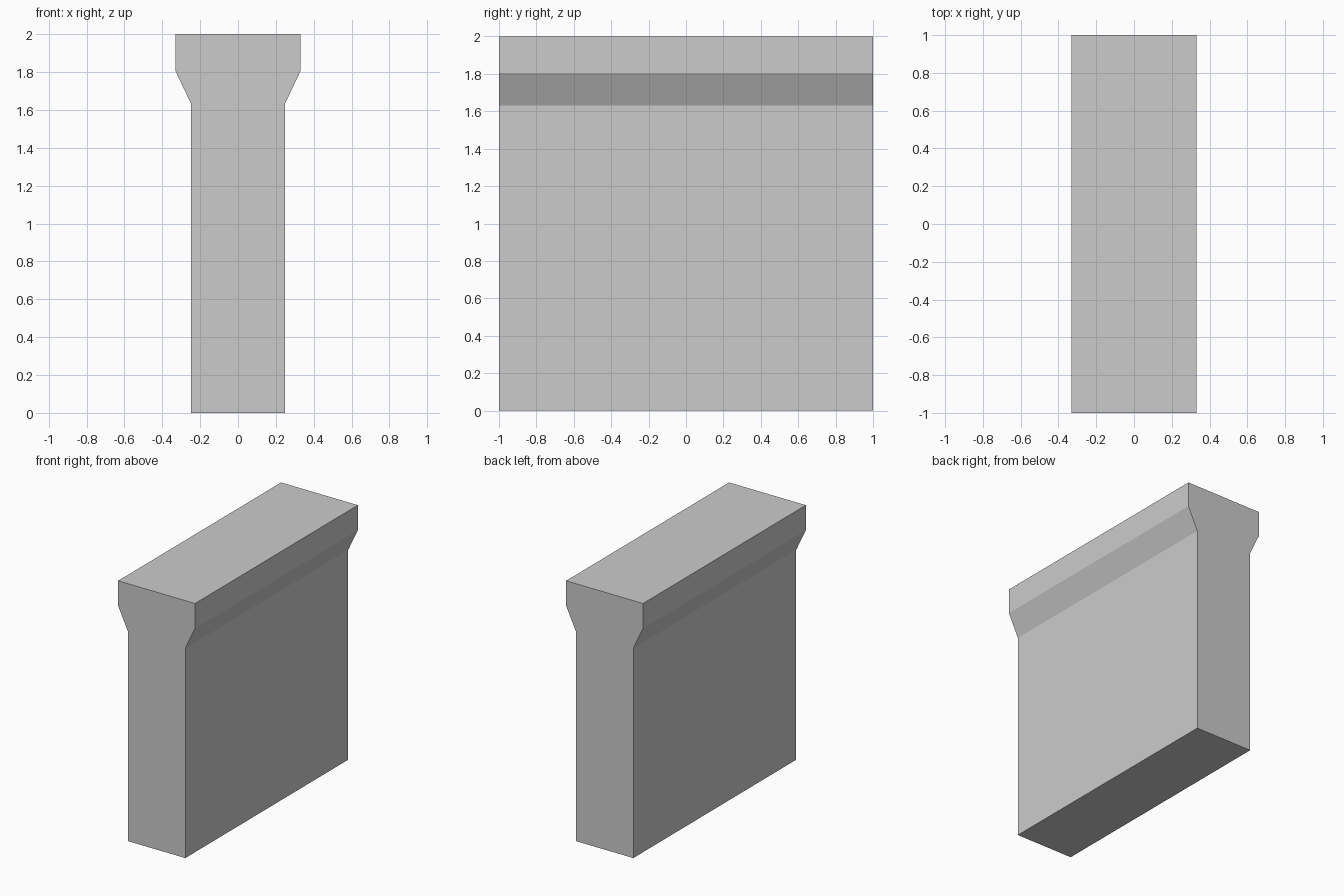
import bpy, bmesh

if "Cube" in bpy.data.objects:
    bpy.data.objects.remove(bpy.data.objects["Cube"])

# Right half of the wall cross-section (x, z), bottom to top
half = [(0.247, 0.0), (0.247, 1.63), (0.33, 1.805), (0.33, 2.0)]
profile = half + [(-x, z) for x, z in reversed(half)]

# Wall with flared coping, extruded front to back
bm = bmesh.new()
front = bm.faces.new([bm.verts.new((x, -1.0, z)) for x, z in profile])
result = bmesh.ops.extrude_face_region(bm, geom=[front], use_keep_orig=True)
back_verts = [g for g in result["geom"] if isinstance(g, bmesh.types.BMVert)]
bmesh.ops.translate(bm, verts=back_verts, vec=(0, 2.0, 0))
bmesh.ops.recalc_face_normals(bm, faces=bm.faces)

mesh = bpy.data.meshes.new("wall_with_coping")
bm.to_mesh(mesh)
bm.free()
wall = bpy.data.objects.new("wall_with_coping", mesh)
bpy.context.collection.objects.link(wall)
